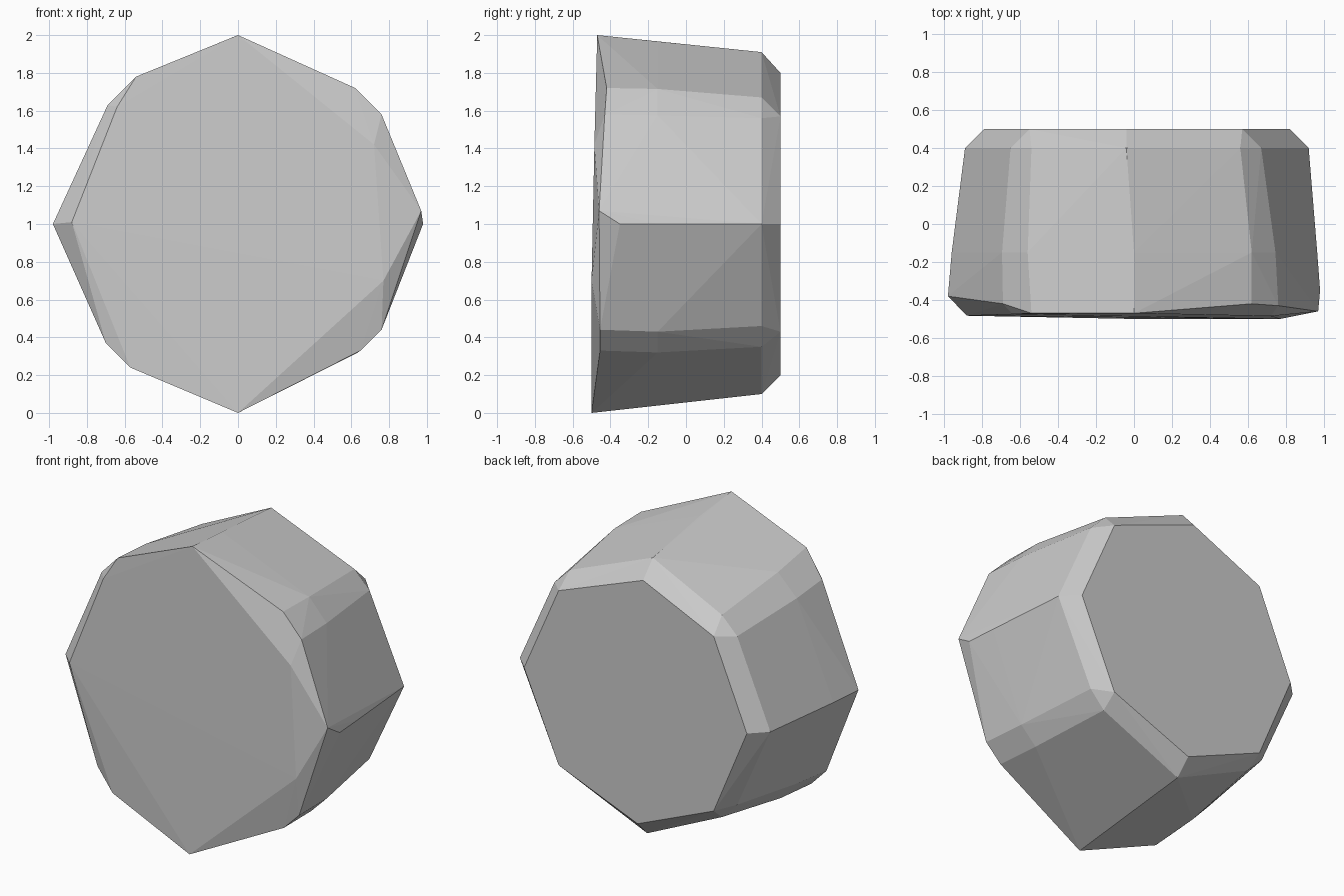
import bpy, bmesh

# Faceted boulder: cross-sections (x, z) at three depths
back_face = [(-.04, 1.8), (.57, 1.57), (.82, 1), (.57, .43),
             (0, .2), (-.55, .43), (-.79, 1), (-.55, 1.57)]
back_rim = [(-.04, 1.91), (.56, 1.67), (.67, 1.56), (.92, 1), (.67, .46), (.57, .35),
            (0, .1), (-.54, .35), (-.65, .46), (-.89, 1), (-.65, 1.56), (-.54, 1.67)]
belly = [(0, 1.966), (.62, 1.715), (.745, 1.575), (.965, 1), (.745, .43), (.635, .32),
         (0, .045), (-.58, .275), (-.695, .4), (-.96, 1), (-.695, 1.61), (-.56, 1.745)]
# Uneven front rim (x, y, z)
front = [(0, -.47, 2), (.62, -.42, 1.72), (.76, -.43, 1.58), (.98, -.35, 1), (.97, -.46, 1.07),
         (.72, -.485, 1.42), (.77, -.5, .7), (.76, -.455, .44), (.65, -.455, .33), (0, -.5, 0),
         (-.57, -.48, .24), (-.7, -.45, .37), (-.98, -.38, 1), (-.88, -.483, 1.01),
         (-.69, -.42, 1.63), (-.54, -.47, 1.78), (-.64, -.475, 1.62)]

points = list(front)
for y, ring in ((.5, back_face), (.4, back_rim), (-.15, belly)):
    points += [(x, y, z) for x, z in ring]

bm = bmesh.new()
for p in points:
    bm.verts.new(p)
hull = bmesh.ops.convex_hull(bm, input=bm.verts[:])
bmesh.ops.delete(bm, geom=[v for v in bm.verts if not v.link_faces], context='VERTS')
bmesh.ops.recalc_face_normals(bm, faces=bm.faces[:])
mesh = bpy.data.meshes.new("boulder")
bm.to_mesh(mesh)
bm.free()
boulder = bpy.data.objects.new("boulder", mesh)
bpy.context.collection.objects.link(boulder)
